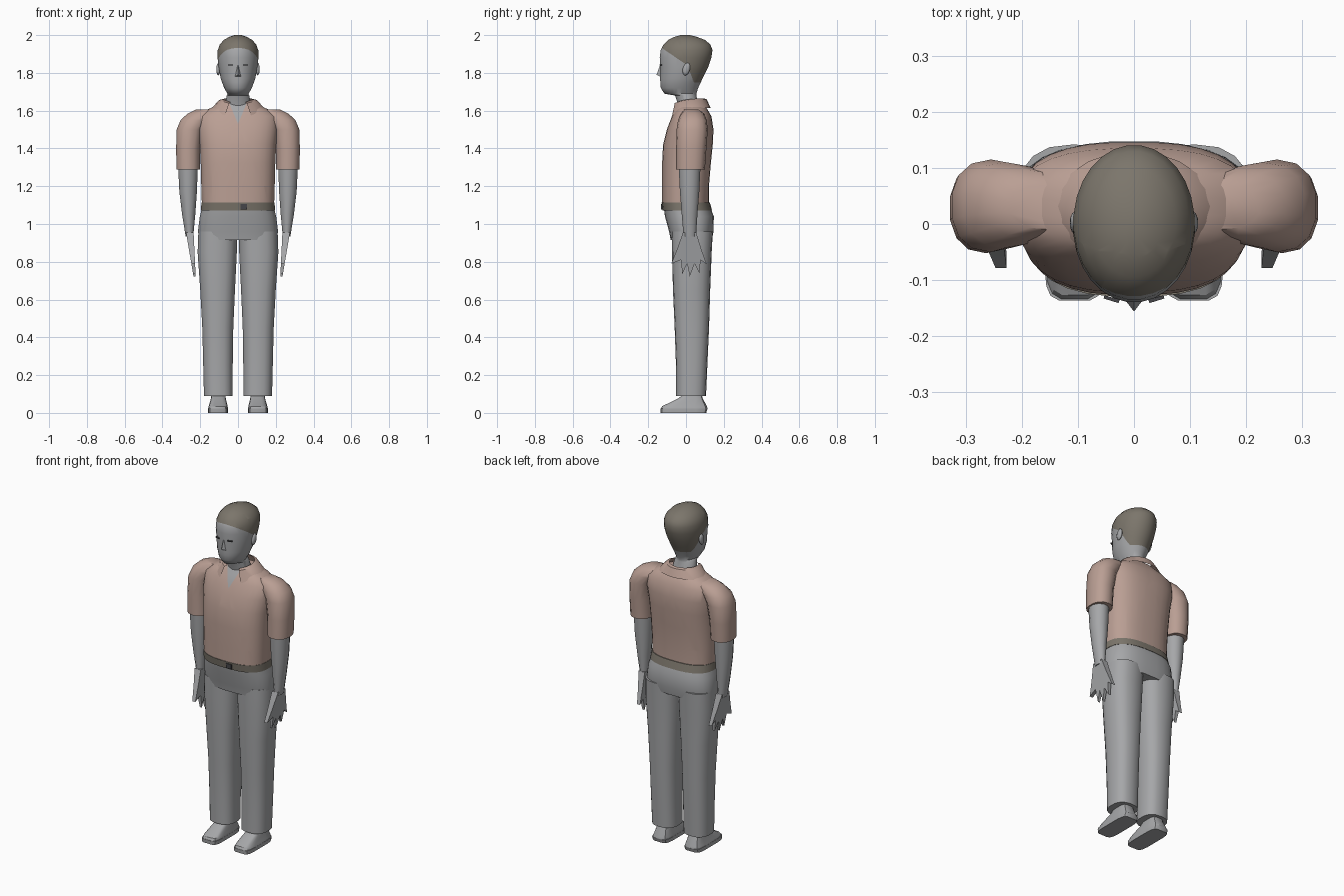
import bpy, bmesh, math
from mathutils import Vector

if "Cube" in bpy.data.objects:
    bpy.data.objects.remove(bpy.data.objects["Cube"])


def material(name, rgb):
    m = bpy.data.materials.new(name)
    m.diffuse_color = (*rgb, 1)
    m.use_nodes = True
    m.node_tree.nodes["Principled BSDF"].inputs["Base Color"].default_value = m.diffuse_color
    return m


GREY = material("plain grey", (0.38, 0.385, 0.395))
SHIRT = material("dusty pink", (0.49, 0.345, 0.295))
BROWN = material("grey brown", (0.20, 0.18, 0.148))
DARK = material("dark grey", (0.06, 0.06, 0.065))


def finish(bm, name, mats, angle=40):
    bmesh.ops.recalc_face_normals(bm, faces=bm.faces[:])
    me = bpy.data.meshes.new(name)
    bm.to_mesh(me)
    bm.free()
    for m in mats:
        me.materials.append(m)
    ob = bpy.data.objects.new(name, me)
    bpy.context.collection.objects.link(ob)
    bpy.ops.object.select_all(action='DESELECT')
    ob.select_set(True)
    bpy.context.view_layer.objects.active = ob
    bpy.ops.object.shade_smooth_by_angle(angle=math.radians(angle))
    return ob


def loft(rings, n=20, p=2.0, side=1):
    """Skin of rounded sections; each ring is z, centre x, half width, front y, back y."""
    bm = bmesh.new()
    loops = []
    for z, cx, rx, y0, y1 in rings:
        loop = []
        for i in range(n):
            a = 2 * math.pi * (i + 0.5) / n
            c, s = math.cos(a), math.sin(a)
            x = cx * side + rx * math.copysign(abs(c) ** (2 / p), c)
            y = (y0 + y1) / 2 + (y1 - y0) / 2 * math.copysign(abs(s) ** (2 / p), s)
            loop.append(bm.verts.new((x, y, z)))
        loops.append(loop)
    for a, b in zip(loops, loops[1:]):
        for i in range(n):
            j = (i + 1) % n
            bm.faces.new((a[i], a[j], b[j], b[i]))
    bm.faces.new(loops[0])
    bm.faces.new(loops[-1])
    return bm


def cut(bm, co, no):
    bmesh.ops.bisect_plane(bm, geom=bm.verts[:] + bm.edges[:] + bm.faces[:],
                           plane_co=co, plane_no=no, dist=1e-5)


def box(name, loc, size, mat, turn=0):
    bm = bmesh.new()
    bmesh.ops.create_cube(bm, size=1)
    for v in bm.verts:
        v.co = Vector(v.co[i] * size[i] for i in range(3))
    ob = finish(bm, name, [mat])
    ob.location = loc
    ob.rotation_euler.z = turn


# Head and neck, with the hair split off along two straight hairlines
head = loft([(1.58, 0, .075, -.035, .08), (1.64, 0, .068, -.045, .065),
             (1.68, 0, .060, -.058, .055), (1.69, 0, .056, -.115, .055),
             (1.72, 0, .074, -.134, .065), (1.77, 0, .092, -.138, .088),
             (1.83, 0, .103, -.136, .118), (1.88, 0, .109, -.140, .135),
             (1.92, 0, .108, -.135, .141), (1.95, 0, .097, -.120, .130),
             (1.975, 0, .075, -.095, .10), (1.99, 0, .048, -.063, .06),
             (2.0, 0, .018, -.03, .02)], n=28)
HAIRLINES = [(Vector((0, 0, 1.845)), Vector((0, .095, .14))),
             (Vector((0, .005, 1.845)), Vector((0, .09, .035)))]
for co, no in HAIRLINES:
    cut(head, co, no)
cut(head, (0, 0, 1.75), (0, 0, 1))
for f in head.faces:
    c = f.calc_center_median()
    f.material_index = int(c.z > 1.75 and any((c - co).dot(no) > 0 for co, no in HAIRLINES))
finish(head, "head", [GREY, BROWN], 50)

# Nose
bm = bmesh.new()
nose = [bm.verts.new(v) for v in ((0, -.134, 1.85), (-.02, -.13, 1.778), (.02, -.13, 1.778), (0, -.156, 1.79))]
for f in ((0, 1, 3), (0, 3, 2), (1, 2, 3), (0, 2, 1)):
    bm.faces.new([nose[i] for i in f])
finish(bm, "nose", [GREY], 60)

# Shirt body, with a skin-coloured open neck
torso = loft([(1.105, 0, .192, -.127, .122), (1.20, 0, .195, -.127, .122),
              (1.32, 0, .198, -.127, .132), (1.42, 0, .203, -.122, .142),
              (1.50, 0, .212, -.102, .146), (1.57, 0, .21, -.075, .135),
              (1.605, 0, .165, -.055, .115), (1.64, 0, .085, -.035, .09)], n=32, p=2.6)
for s in (-1, 1):
    cut(torso, (0, 0, 1.53), (1, 0, -s * .42))
for f in torso.faces:
    c = f.calc_center_median()
    f.material_index = int(c.y < 0 and abs(c.x) < (c.z - 1.53) * .42)
finish(torso, "shirt_body", [SHIRT, GREY])

# Collar: a flared band left open at the front, longer toward its points
bm = bmesh.new()
rows = []
for i in range(19):
    t = i / 18
    a = math.radians(-62 + 304 * t)
    point = abs(2 * t - 1) ** 3
    c, s = math.cos(a), math.sin(a)
    rows.append([bm.verts.new((.08 * c, .02 + .075 * s, 1.665 - .02 * point)),
                 bm.verts.new((.10 * c, .02 + .09 * s, 1.66 - .02 * point)),
                 bm.verts.new((.145 * c, .022 + .108 * s, 1.615 - .04 * point))])
for a, b in zip(rows, rows[1:]):
    for k in range(2):
        bm.faces.new((a[k], b[k], b[k + 1], a[k + 1]))
finish(bm, "collar", [SHIRT])

# Trousers seat, belt and buckle
finish(loft([(.915, 0, .205, -.082, .138), (.96, 0, .213, -.09, .146),
             (1.04, 0, .203, -.112, .148), (1.10, 0, .188, -.12, .125)], n=28, p=2.6),
       "trouser_seat", [GREY])
finish(loft([(1.072, 0, .198, -.124, .138), (1.115, 0, .194, -.13, .127)], n=28, p=2.6),
       "belt", [BROWN])
box("buckle", (.03, -.128, 1.092), (.035, .008, .028), DARK)

for s, tag in ((-1, "right"), (1, "left")):
    # Face details
    box(tag + "_eye", (s * .04, -.134, 1.842), (.028, .006, .007), DARK, s * .3)
    ear = bmesh.new()
    bmesh.ops.create_icosphere(ear, subdivisions=2, radius=1)
    for v in ear.verts:
        v.co = Vector((s * .104 + v.co.x * .011, .002 + v.co.y * .02 + v.co.z * .006,
                       1.82 + v.co.z * .034))
    finish(ear, tag + "_ear", [GREY])

    # Sleeve and forearm
    finish(loft([(1.288, .264, .063, -.052, .10), (1.40, .264, .065, -.052, .108),
                 (1.50, .255, .071, -.05, .115), (1.55, .228, .078, -.042, .11),
                 (1.585, .185, .083, -.025, .095), (1.605, .15, .075, -.01, .07)],
                n=14, p=2.3, side=s), tag + "_sleeve", [SHIRT])
    finish(loft([(.935, .257, .021, -.014, .054), (1.05, .261, .036, -.024, .062),
                 (1.17, .264, .048, -.034, .072), (1.33, .265, .055, -.042, .08)],
                n=12, side=s), tag + "_forearm", [GREY])

    # Hand: flat spread outline, thinning toward the fingertips
    outline = [(-.016, .955), (.054, .955), (.08, .87), (.11, .785), (.078, .81), (.07, .74),
               (.045, .79), (.02, .722), (.006, .79), (-.02, .735), (-.026, .81),
               (-.078, .79), (-.046, .87)]
    bm = bmesh.new()
    layers = []
    for d in (-1, 1):
        layer = []
        for y, z in outline:
            k = (.955 - z) / .23
            layer.append(bm.verts.new((s * (.255 - .025 * k) + d * (.02 - .014 * k), y, z)))
        layers.append(layer)
    for i in range(len(outline)):
        j = (i + 1) % len(outline)
        bm.faces.new((layers[0][i], layers[0][j], layers[1][j], layers[1][i]))
    caps = [bm.faces.new(layer) for layer in layers]
    bmesh.ops.recalc_face_normals(bm, faces=bm.faces[:])
    bmesh.ops.triangulate(bm, faces=caps)
    finish(bm, tag + "_hand", [GREY], 30)

    # Trouser leg
    finish(loft([(.09, .104, .077, -.052, .106), (.25, .106, .079, -.053, .113),
                 (.45, .107, .083, -.06, .122), (.65, .108, .093, -.069, .128),
                 (.85, .110, .105, -.074, .136), (.96, .107, .104, -.076, .142)],
                n=18, p=2.5, side=s), tag + "_trouser_leg", [GREY])

    # Shoe and sole
    finish(loft([(.022, .106, .053, -.135, .115), (.035, .105, .051, -.128, .112),
                 (.075, .104, .040, -.045, .09), (.11, .104, .035, .005, .08)],
                n=16, p=4, side=s), tag + "_shoe", [GREY], 30)
    finish(loft([(0, .106, .054, -.135, .108), (.022, .106, .054, -.137, .115)],
                n=16, p=5, side=s), tag + "_sole", [GREY], 30)
